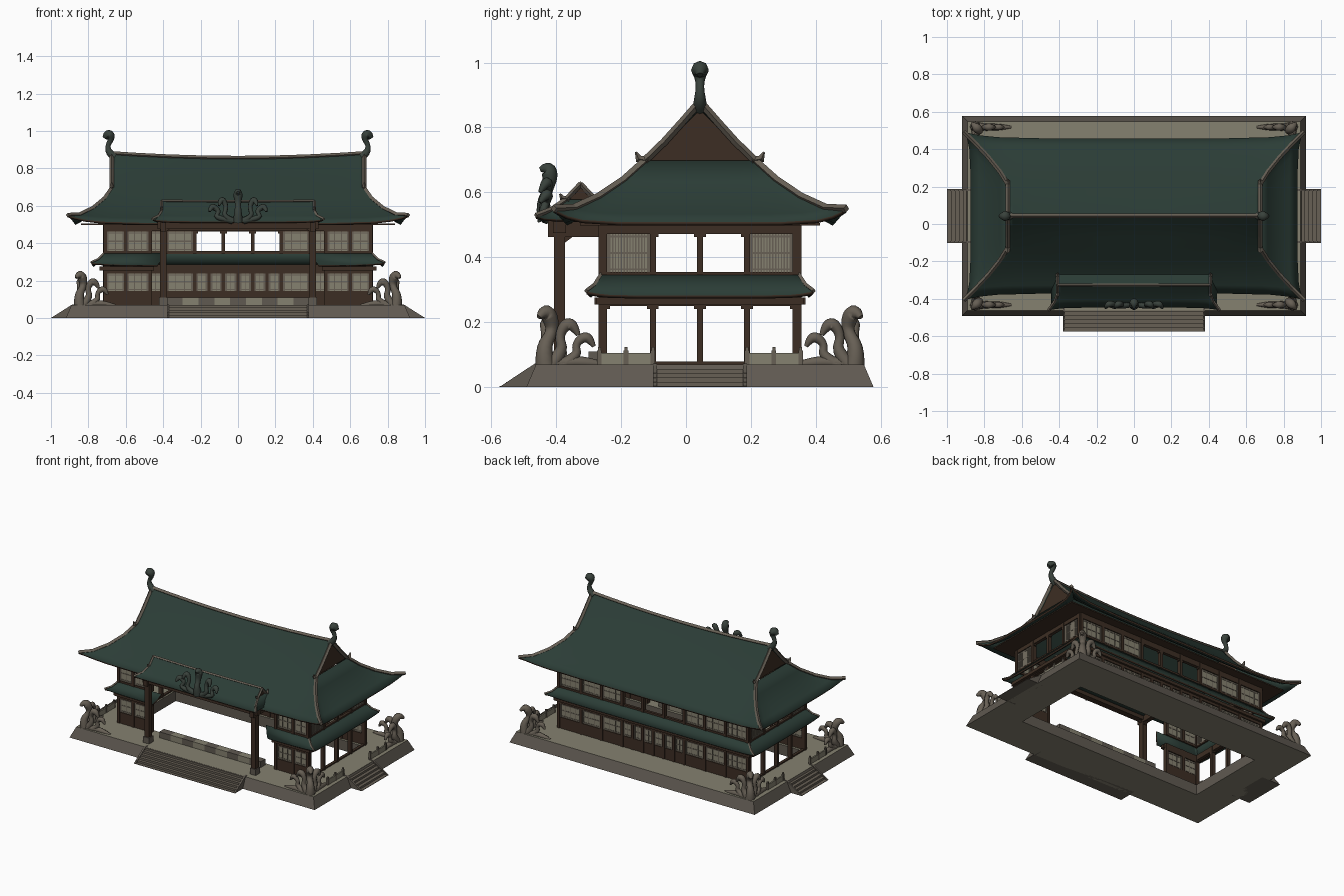
import bpy, bmesh, math
from mathutils import Vector

if "Cube" in bpy.data.objects:
    bpy.data.objects.remove(bpy.data.objects["Cube"])

CY = 0.043  # centre line of the hall in y


def material(name, r, g, b):
    m = bpy.data.materials.new(name)
    m.diffuse_color = (r, g, b, 1)
    m.use_nodes = True
    m.node_tree.nodes["Principled BSDF"].inputs["Base Color"].default_value = m.diffuse_color
    return m


TEAL = material("roof_teal", .024, .046, .037)
BROWN = material("timber_brown", .046, .027, .017)
BEIGE = material("pale_stone", .235, .22, .16)
GREY = material("base_stone", .115, .10, .082)
TAUPE = material("trim_taupe", .135, .115, .09)
BRONZE = material("dark_bronze", .040, .053, .044)


def finish(name, bm, mats, recalc=True):
    if recalc:
        bmesh.ops.recalc_face_normals(bm, faces=bm.faces)
    me = bpy.data.meshes.new(name)
    bm.to_mesh(me)
    bm.free()
    for m in mats:
        me.materials.append(m)
    ob = bpy.data.objects.new(name, me)
    bpy.context.collection.objects.link(ob)
    return ob


def hulls(name, mat, solids):
    """One object made of several convex solids, each given by its corners."""
    bm = bmesh.new()
    for pts in solids:
        vs = [bm.verts.new(p) for p in pts]
        bmesh.ops.convex_hull(bm, input=vs)
    bmesh.ops.dissolve_limit(bm, angle_limit=.01, verts=bm.verts, edges=bm.edges)
    return finish(name, bm, [mat])


def box(x0, x1, y0, y1, z0, z1):
    return [(x, y, z) for x in (x0, x1) for y in (y0, y1) for z in (z0, z1)]


def tube(name, mat, paths, smooth=False):
    """Swept tubes; path points are (x, y, z, radius)."""
    cu = bpy.data.curves.new(name, 'CURVE')
    cu.dimensions = '3D'
    cu.bevel_depth = 1
    cu.bevel_resolution = 2 if smooth else 0
    cu.use_fill_caps = True
    cu.resolution_u = 4
    for path in paths:
        sp = cu.splines.new('NURBS' if smooth else 'POLY')
        sp.points.add(len(path) - 1)
        for p, (x, y, z, r) in zip(sp.points, path):
            p.co = (x, y, z, 1)
            p.radius = r
        if smooth:
            sp.order_u = 3
            sp.use_endpoint_u = True
    tmp = bpy.data.objects.new(name + "_curve", cu)
    bpy.context.collection.objects.link(tmp)
    dg = bpy.context.evaluated_depsgraph_get()
    me = bpy.data.meshes.new_from_object(tmp.evaluated_get(dg))
    bpy.data.objects.remove(tmp)
    me.materials.clear()
    me.materials.append(mat)
    for f in me.polygons:
        f.use_smooth = smooth
    ob = bpy.data.objects.new(name, me)
    bpy.context.collection.objects.link(ob)


# --- platform: sloped ring, pale top and underside ---
bm = bmesh.new()
rings = [(.92, .535, 0), (.89, .505, .07), (.69, .275, .07), (.69, .275, 0)]
loops = [[bm.verts.new((a * sx, CY + b * sy, z)) for sx, sy in ((-1, -1), (1, -1), (1, 1), (-1, 1))]
         for a, b, z in rings]
for k in range(4):
    p, q = loops[k], loops[(k + 1) % 4]
    for i in range(4):
        f = bm.faces.new((p[i], p[(i + 1) % 4], q[(i + 1) % 4], q[i]))
        f.material_index = k % 2
finish("platform", bm, [GREY, BEIGE])


# --- stairs with sloping cheeks ---
def stairs(name, half, run, place):
    treads, cheeks = [], []
    for i in range(6):
        v1 = run * (1 - i / 5.5)
        treads.append([place(u, v, z) for u in (-half + .002, half - .002) for v in (-.02, v1)
                       for z in (0, .003 + .0132 * i)])
    for s in (-1, 1):
        cheeks.append([place(u, v, z) for u in (s * half, s * (half - .012))
                       for v, z in ((-.02, 0), (-.02, .073), (.005, .073), (run, 0))])
    hulls(name + "_treads", TAUPE, treads)
    hulls(name + "_cheeks", GREY, cheeks)


stairs("front_stairs", .38, .115, lambda u, v, z: (u, -.46 - v, z))
for s, n in ((1, "right"), (-1, "left")):
    stairs(n + "_stairs", .145, .12, lambda u, v, z: (s * (.88 + v), CY + u, z))

# --- side railings, low front tiles ---
panels, posts = [], []
for s in (-1, 1):
    for e in (-1, 1):
        panels.append(box(s * .86 - .005, s * .86 + .005, CY + e * .145, CY + e * .31, .07, .105))
        for d in (.145, .228, .31):
            y = CY + e * d
            posts.append(box(s * .86 - .007, s * .86 + .007, y - .007, y + .007, .07, .113))
            posts.append(box(s * .86 - .005, s * .86 + .005, y - .005, y + .005, .113, .123))
hulls("railing_panels", BEIGE, panels)
hulls("railing_posts", TAUPE, posts)
for mat, par, n in ((BEIGE, 1, "pale"), (GREY, 0, "dark")):
    hulls(n + "_front_tiles", mat, [box(-.38 + .0845 * i, -.38 + .0845 * (i + 1), -.30, -.25, .07, .11)
                                    for i in range(9) if i % 2 == par])


# --- walls: posts, rails and lattice panes per bay ---
def wall(name, along, pos, edges, z0, sill, head, z1, panes, pitch=.04):
    def slab(u0, u1, a, b, t):
        if along == 'x':
            return box(u0, u1, pos - t, pos + t, a, b)
        return box(pos - t, pos + t, u0, u1, a, b)
    e0, e1 = edges[0], edges[-1]
    frame = [slab(e0, e1, z0, sill, .009), slab(e0, e1, head, z1, .011)]
    frame += [slab(u - .009, u + .009, z0, z1, .013) for u in edges]
    glass, bars = [], []
    for i, pane in enumerate(panes):
        u0, u1 = edges[i] + .008, edges[i + 1] - .008
        if not pane:  # small brackets at the top of open bays
            for u, d in ((u0, .01), (u1, -.01)):
                frame.append(slab(min(u, u + d), max(u, u + d), head - .01, head, .009))
            continue
        glass.append(slab(u0, u1, sill, head, .003))
        # taupe border and bars
        bars += [slab(u0, u0 + .01, sill, head, .006), slab(u1 - .01, u1, sill, head, .006)]
        n = max(2, round((u1 - u0) / pitch))
        bars += [slab(u - .002, u + .002, sill, head, .005)
                 for u in (u0 + (u1 - u0) * k / n for k in range(1, n))]
        bars += [slab(u0, u1, z - .003, z + .003, .005)
                 for z in (sill + .008, (sill + head) / 2, head - .008)]
    hulls(name + "_frame", BROWN, frame)
    if glass:
        hulls(name + "_panes", BEIGE, glass)
        hulls(name + "_lattice", TAUPE, bars)


BACK, FRONT = CY + .30, CY - .30
up = [-.71, -.542, -.387, -.232, -.078, .078, .232, .387, .542, .71]
low = [-.71, -.542, -.387, -.232, -.155, -.078, 0, .078, .155, .232, .387, .542, .71]
wall("back_upper_wall", 'x', BACK, up, .345, .358, .462, .5, [1, 1, 1, 0, 0, 0, 1, 1, 1])
wall("back_lower_wall", 'x', BACK, low, .07, .145, .238, .285, [1] * 12)
for s, n in ((-1, "left"), (1, "right")):
    ed = sorted(s * v for v in (.47, .60, .71))
    wall(n + "_front_upper_wall", 'x', FRONT, ed, .345, .358, .462, .5, [1, 1])
    wall(n + "_front_lower_wall", 'x', FRONT, ed, .07, .145, .238, .285, [1, 1])
    ed = [CY + d for d in (-.295, -.145, 0, .145, .295)]
    wall(n + "_upper_wall", 'y', s * .71, ed, .345, .355, .472, .5, [1, 0, 0, 1], .009)
    wall(n + "_colonnade", 'y', s * .71, ed, .07, .078, .25, .285, [0] * 4)

# --- beam belt under the skirt roof, soffit under the main eaves ---
belt = [box(s * .725 - .015, s * .725 + .015, CY - .32, CY + .32, .255, .276) for s in (-1, 1)]
belt += [box(-.735, .735, BACK, BACK + .025, .255, .276)]
belt += [box(min(s * .45, s * .735), max(s * .45, s * .735), FRONT - .025, FRONT, .255, .276) for s in (-1, 1)]
hulls("belt_beams", BROWN, belt)
soffit = [box(min(s * .70, s * .84), max(s * .70, s * .84), CY - .37, CY + .37, .498, .506) for s in (-1, 1)]
soffit += [box(-.7, .7, min(CY + s * .29, CY + s * .37), max(CY + s * .29, CY + s * .37), .498, .506) for s in (-1, 1)]
hulls("eave_soffit", BROWN, soffit + [box(-.47, .47, FRONT - .012, FRONT + .012, .465, .5)])

# --- porch posts and beams ---
porch, bases = [box(-.43, .43, -.41, -.37, .475, .515)], []
for s in (-1, 1):
    x = s * .40
    porch += [box(x - .017, x + .017, -.407, -.373, .07, .49), box(x - .015, x + .015, -.425, -.26, .462, .515)]
    porch.append([(x - s * a, y, z) for y in (-.40, -.38) for a, z in ((0, .45), (0, .48), (.04, .48))])
    porch.append([(x + d, y, z) for d in (-.01, .01) for y, z in ((-.38, .44), (-.38, .47), (-.34, .47))])
    bases.append(box(x - .022, x + .022, -.413, -.367, .07, .11))
hulls("porch_frame", BROWN, porch)
hulls("porch_post_bases", GREY, bases)

# --- curved hip-and-gable roofs ---
T = [-1, -.96, -.9, -.8, -.55, -.28, 0, .28, .55, .8, .9, .96, 1]


def roof(name, cy, levels, gable=None, sag=0, r=.012, gap=0):
    bm = bmesh.new()

    def pt(level, side, t):
        a, b, z, lift, out = level
        f = abs(t) ** 8
        axis, s = side
        if axis == 0:
            return ((a + out) * t, cy + s * (b + out * f), z + lift * f)
        return (s * (a + out * f), cy + (b + out) * t, z + lift * f)

    def grid(rows):
        vs = [[bm.verts.new(p) for p in row] for row in rows]
        for p, q in zip(vs, vs[1:]):
            for i in range(len(p) - 1):
                bm.faces.new((p[i], p[i + 1], q[i + 1], q[i]))

    for side in ((0, -1), (0, 1), (1, 1), (1, -1)):
        cuts = [T]
        if gap and side == (0, -1):  # leave the front middle open
            cuts = [T[:5], T[8:]]
        for ts in cuts:
            grid([[pt(l, side, t) for t in ts] for l in levels])
    if gable:
        a0 = levels[0][0]
        for s in (-1, 1):
            grid([[(a0 * u, cy + s * d, z + sag * u * u * (1 - d / gable[-1][0])) for u in T] for d, z in gable])
        # gable ends
        gb = bmesh.new()
        for s in (-1, 1):
            outline = [(-d, z) for d, z in gable[::-1]] + list(gable[1:])
            gb.faces.new([gb.verts.new((s * (a0 - .006), cy + y, z)) for y, z in outline])
        finish(name + "_gables", gb, [BROWN], False)
        # ridge with sagging middle
        tube(name + "_ridge", TAUPE, [[(a0 * u, cy, gable[0][1] + sag * u * u, r) for u in T]])
    # verge and hip ridges down to each corner
    paths, tips = [], []
    for sx in (-1, 1):
        for sy in (-1, 1):
            hip = [(*pt(l, (0, sy), sx), r) for l in levels]
            if gable:
                verge = [(sx * levels[0][0], cy + sy * d, z + sag * (1 - d / gable[-1][0]), r) for d, z in gable]
                paths.append(verge)
                x, y, z, _ = verge[-1]
                tips.append([(x, y - sy * .01, z, r), (x, y + sy * r * 1.6, z + .005, r), (x, y + sy * r * 2.3, z + r * 2.2, .003)])
            paths.append(hip)
    tube(name + "_hip_ridges", TAUPE, paths + tips)
    bmesh.ops.remove_doubles(bm, verts=bm.verts, dist=.0005)
    bm.normal_update()
    for f in bm.faces:
        f.smooth = True
        if f.normal.z < 0:
            f.normal_flip()
    ob = finish(name + "_tiles", bm, [TEAL, BROWN], False)
    ob.data.set_sharp_from_angle(angle=math.radians(35))
    m = ob.modifiers.new("thickness", 'SOLIDIFY')
    m.thickness = .012
    m.offset = -1
    m.material_offset_rim = 1


roof("main_roof", CY,
     [(.675, .17, .698, 0, 0), (.715, .235, .634, .004, .002), (.77, .305, .577, .01, .008),
      (.83, .37, .533, .02, .018), (.875, .415, .508, .042, .036)],
     [(0, .855), (.055, .80), (.11, .747), (.17, .698)], sag=.025)
roof("skirt_roof", CY, [(.715, .305, .348, 0, 0), (.745, .325, .31, .004, .002), (.78, .345, .282, .014, .006)],
     r=.007, gap=1)
roof("porch_roof", -.325, [(.408, .045, .578, 0, 0), (.42, .085, .545, .003, .004), (.443, .122, .517, .012, .016)],
     [(0, .622), (.045, .578)], sag=.004, r=.008)

# --- serpent finials on the main ridge ends ---
tube("ridge_finials", BRONZE, [[(s * x, CY, z, r) for x, z, r in (
    (.66, .86, .022), (.688, .88, .02), (.698, .92, .012), (.68, .95, .015),
    (.683, .975, .028), (.70, .982, .026), (.716, .962, .01))] for s in (-1, 1)], True)

# --- fan of serpents on the porch eave ---
fan = [[(0, -.43, .515, .028), (0, -.445, .56, .02), (0, -.425, .61, .015), (0, -.418, .65, .025),
        (0, -.425, .68, .021), (0, -.45, .67, .007)]]
for s in (-1, 1):
    for w, h in ((.08, .112), (.13, .075)):
        fan.append([(s * .03, -.43, .52, .018), (s * w, -.445, .52 + h * .2, .013), (s * w * .75, -.43, .52 + h * .65, .011),
                    (s * w, -.425, .52 + h, .018), (s * (w + .015), -.435, .515 + h, .015), (s * (w + .022), -.45, .505 + h * .85, .006)])
tube("porch_serpents", BRONZE, fan, True)

# --- many-headed serpent guardians at the platform corners ---
for sx in (-1, 1):
    for sy in (-1, 1):
        c = Vector((sx * .845, CY + sy * .475, 0))
        diag = Vector((sx, sy, 0)).normalized()
        snakes = [[(0, diag, .06, .032), (.015, diag, .12, .024), (-.03, diag, .17, .017),
                   (-.02, diag, .215, .026), (.005, diag, .238, .023), (.03, diag, .215, .008)]]
        for d in (Vector((-sx, 0, 0)), Vector((0, -sy, 0))):
            snakes.append([(.01, d, .06, .026), (.055, d, .11, .018), (.04, d, .155, .013),
                           (.06, d, .195, .019), (.085, d, .192, .018), (.10, d, .16, .007)])
            snakes.append([(.04, d, .06, .022), (.10, d, .095, .015), (.09, d, .13, .011),
                           (.115, d, .155, .016), (.135, d, .15, .015), (.148, d, .125, .006)])
            snakes.append([(.0, d, .07, .02), (.08, d, .078, .018), (.13, d, .075, .018), (.19, d, .068, .006)])
        paths = [[(*(c + d * o + Vector((0, 0, z))), r) for o, d, z, r in s] for s in snakes]
        tube("corner_serpents", TAUPE, paths, True)
